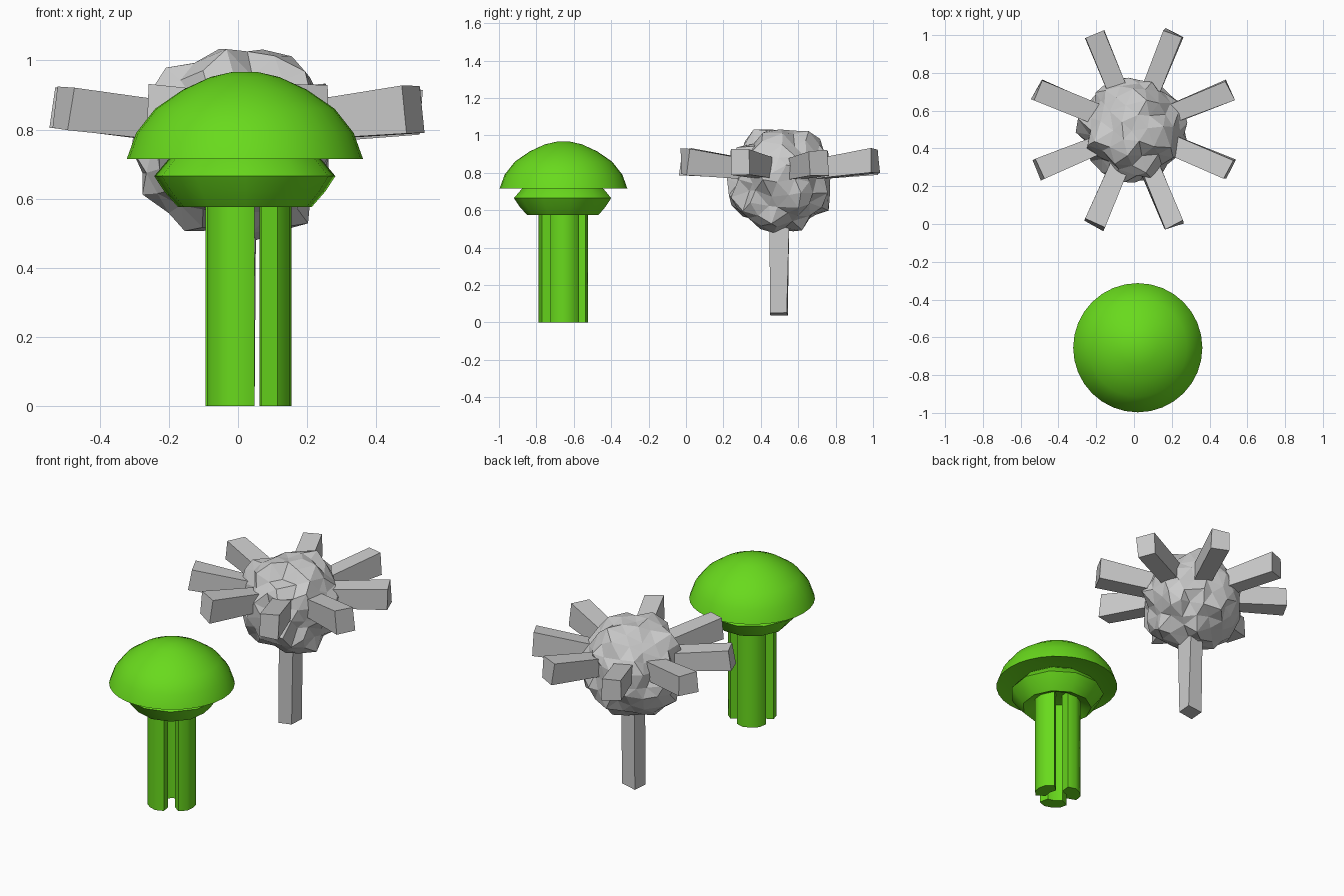
import bpy, bmesh, math, random
from mathutils import Vector

if "Cube" in bpy.data.objects:
    bpy.data.objects.remove(bpy.data.objects["Cube"])

random.seed(4)
green = bpy.data.materials.new("green")
green.diffuse_color = (0.14, 0.7, 0.012, 1)
green.use_nodes = True
green.node_tree.nodes["Principled BSDF"].inputs["Base Color"].default_value = green.diffuse_color


def add_object(name, bm, mat=None, smooth=False):
    bmesh.ops.recalc_face_normals(bm, faces=bm.faces)
    me = bpy.data.meshes.new(name)
    bm.to_mesh(me)
    bm.free()
    ob = bpy.data.objects.new(name, me)
    bpy.context.collection.objects.link(ob)
    if mat:
        me.materials.append(mat)
    if smooth:
        bpy.ops.object.select_all(action='DESELECT')
        ob.select_set(True)
        bpy.context.view_layer.objects.active = ob
        bpy.ops.object.shade_smooth_by_angle(angle=math.radians(45))
    return ob


def loft(bm, rings, cap=True):
    loops = [[bm.verts.new(p) for p in ring] for ring in rings]
    n = len(loops[0])
    for a, b in zip(loops, loops[1:]):
        for i in range(n):
            j = (i + 1) % n
            bm.faces.new((a[i], a[j], b[j], b[i]))
    if cap:
        bm.faces.new(loops[0])
        bm.faces.new(loops[-1])


def lathe(name, profile, sides, cx, cy, turn=0.0):
    bm = bmesh.new()
    rings = []
    for r, z in profile:
        rings.append([(cx + r * math.cos(turn + math.tau * i / sides),
                       cy + r * math.sin(turn + math.tau * i / sides), z)
                      for i in range(sides)])
    loft(bm, rings)
    return add_object(name, bm, green, True)


# mushroom-like bell, with a hollow rim
CX, CY = 0.02, -0.655
lathe("bell_cap", [(0.035, 0.967), (0.10, 0.952), (0.18, 0.915), (0.26, 0.86),
                   (0.315, 0.79), (0.342, 0.715), (0.30, 0.725), (0.21, 0.74)],
      32, CX, CY)

# rolled collar beneath the bell
lathe("bell_collar", [(0.17, 0.75), (0.225, 0.712), (0.265, 0.665),
                      (0.235, 0.62), (0.195, 0.575), (0.14, 0.60), (0.10, 0.625)],
      11, CX, CY, 0.15)

# three fluted tentacles
section = [(0.042, -0.045), (0.05, 0.0), (0.042, 0.045), (0.005, 0.078),
           (-0.04, 0.042), (-0.03, 0.0), (-0.04, -0.042), (0.005, -0.078)]
for k in range(3):
    a = math.tau * k / 3 + 0.05
    rad = Vector((math.cos(a), math.sin(a), 0))
    tan = Vector((-rad.y, rad.x, 0))
    bm = bmesh.new()
    loft(bm, [[Vector((CX, CY, z)) + rad * (0.085 + u) + tan * v for u, v in section]
              for z in (0.0, 0.3, 0.66)])
    add_object(f"tentacle_{k + 1}", bm, green, True)

# rough faceted ball
C = Vector((0, 0.5, 0.755))
bm = bmesh.new()
bmesh.ops.create_icosphere(bm, subdivisions=3, radius=1)
for v in bm.verts:
    d = v.co.normalized()
    jitter = Vector([random.uniform(-0.018, 0.018) for _ in range(3)])
    v.co = C + d * random.uniform(0.25, 0.30) + jitter
add_object("spiky_ball", bm)


def spike(name, start, end, r0, r1):
    d = (end - start).normalized()
    side = d.cross(Vector((0, 0, 1)))
    side = side.normalized() if side.length > 0.1 else Vector((1, 0, 0))
    up = side.cross(d)
    bm = bmesh.new()
    rings = []
    for p, (w, h), skew in ((start, r0, 0), (end, r1, 0.022)):
        rings.append([p + side * w * s * random.uniform(0.85, 1.1)
                      + up * h * t * random.uniform(0.8, 1.1)
                      - d * random.uniform(0, skew)
                      for s, t in ((-1, -1), (1, -1), (1, 1), (-1, 1))])
    loft(bm, rings)
    add_object(name, bm)


# eight radiating spikes and the stem
for k in range(8):
    a = math.radians(22.5 + 45 * k)
    d = Vector((math.cos(a), math.sin(a), 0))
    spike(f"spike_{k + 1}", C + d * 0.15 + Vector((0, 0, 0.06)),
          C + d * 0.56 + Vector((0, 0, 0.105)), (0.052, 0.055), (0.055, 0.068))
spike("stem", C - Vector((0, 0, 0.2)), Vector((0, 0.495, 0.035)),
      (0.048, 0.05), (0.048, 0.05))
